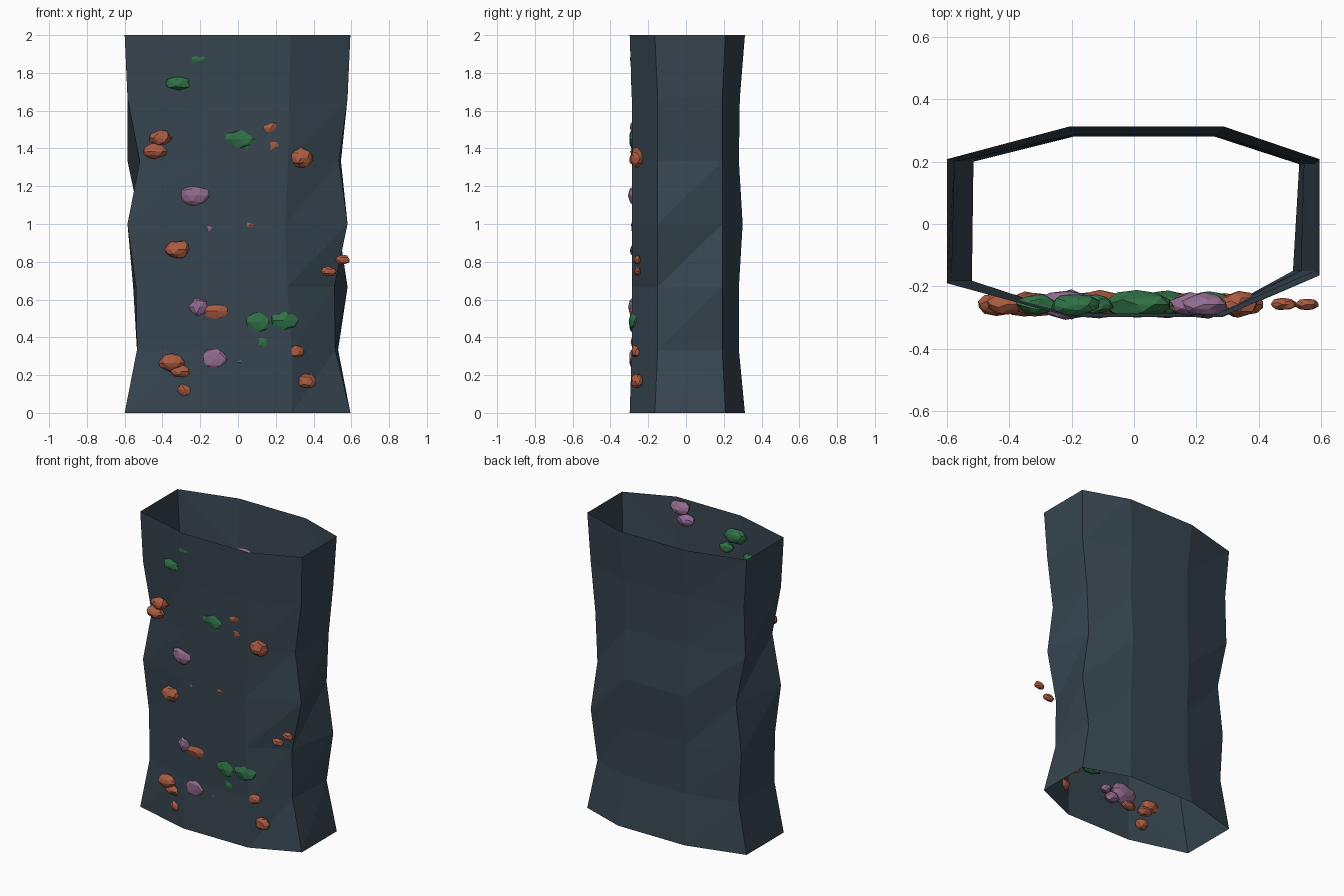
import bpy, bmesh, random
from mathutils import Vector

random.seed(4)


def material(name, rgb):
    m = bpy.data.materials.new(name)
    m.diffuse_color = (*rgb, 1)
    return m


SLATE = material("slate_wall", (0.038, 0.060, 0.080))
COLOURS = {
    "orange": material("rust_orange", (0.40, 0.105, 0.055)),
    "green": material("moss_green", (0.030, 0.165, 0.062)),
    "purple": material("dusty_purple", (0.29, 0.145, 0.28)),
}


def finish(name, bm, mat):
    mesh = bpy.data.meshes.new(name)
    bm.to_mesh(mesh)
    bm.free()
    mesh.materials.append(mat)
    obj = bpy.data.objects.new(name, mesh)
    bpy.context.collection.objects.link(obj)
    return obj


# Open eight-sided shaft: seven uneven rings, x per height for the four side corners
LEFT_FRONT = [-.60, -.535, -.54, -.585, -.52, -.585, -.60]
LEFT_BACK = [-.60, -.535, -.555, -.515, -.585, -.575, -.60]
RIGHT_FRONT = [.595, .515, .51, .58, .535, .58, .595]
RIGHT_BACK = [.595, .53, .58, .53, .545, .58, .595]
BACK_Y = [.312, .28, .28, .30, .28, .285, .312]
FRONT_X = [.285, .285, .26, .25, .265, .27, .28]

bm = bmesh.new()
rings = []
for i in range(7):
    end = i in (0, 6)
    front = -.298 if end else -.287
    corners = [
        (LEFT_FRONT[i], -.19 if end else -.182),
        (-.205 if end else -.20, front),
        (FRONT_X[i], front),
        (RIGHT_FRONT[i], -.165 if end else -.15),
        (RIGHT_BACK[i], .208 if end else .192),
        (.29 if end else .26, BACK_Y[i]),
        (-.21 if end else -.195, BACK_Y[i]),
        (LEFT_BACK[i], .208 if end else .20),
    ]
    rings.append([bm.verts.new((x, y, i / 3)) for x, y in corners])
for low, high in zip(rings, rings[1:]):
    for k in range(8):
        n = (k + 1) % 8
        bm.faces.new((low[k], low[n], high[n]))
        bm.faces.new((low[k], high[n], high[k]))
finish("shaft_wall", bm, SLATE)


# Flattened faceted lumps set in the front wall: x, z, half width, half height
LUMPS = {
    "green": [
        (-.19, 1.87, .08, .05), (-.12, 1.78, .055, .035), (-.31, 1.745, .07, .04),
        (.01, 1.45, .105, .06), (.04, 1.405, .05, .03), (.11, .48, .09, .07),
        (.24, .49, .085, .07), (.13, .375, .07, .04)],
    "orange": [
        (-.41, 1.455, .06, .042), (-.44, 1.385, .065, .042), (.175, 1.51, .06, .048),
        (.19, 1.41, .06, .042), (.335, 1.35, .062, .055), (.06, .995, .06, .038),
        (-.32, .865, .07, .05), (.478, .75, .043, .026), (.555, .81, .04, .026),
        (-.11, .54, .095, .06), (-.35, .265, .07, .048), (-.30, .22, .055, .035),
        (-.17, .215, .055, .028), (-.28, .12, .045, .036), (.29, .325, .065, .04),
        (.365, .17, .052, .042)],
    "purple": [
        (.225, 1.955, .075, .045), (.18, 1.88, .065, .04), (-.22, 1.15, .09, .065),
        (-.15, .97, .035, .036), (-.20, .56, .062, .062), (-.125, .285, .095, .07),
        (-.035, .225, .055, .036), (.01, .27, .035, .026)],
}
for colour, lumps in LUMPS.items():
    for index, (x, z, rx, rz) in enumerate(lumps, 1):
        bm = bmesh.new()
        bmesh.ops.create_icosphere(bm, subdivisions=2, radius=1)
        depth = min(.046, max(.034, .6 * rz + .01))
        if x > .4:
            depth = .02
        elif z > 1.85:
            depth = .038
        for v in bm.verts:
            p = v.co * random.uniform(.84, 1.08)
            v.co = Vector((x + p.x * rx, -.258 + p.y * depth, min(2, z + p.z * rz)))
        finish(f"{colour}_lump_{index}", bm, COLOURS[colour])
